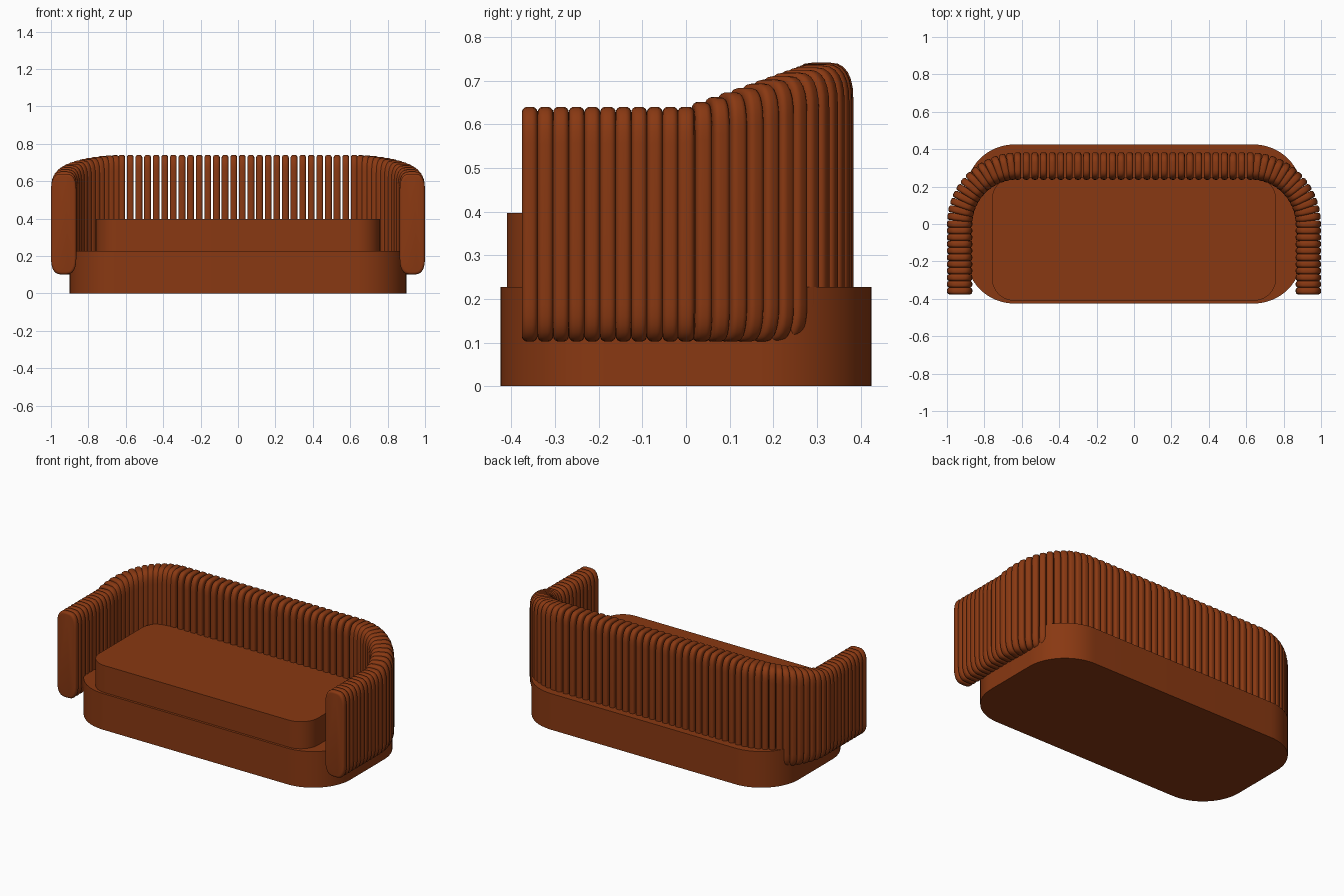
import bpy, bmesh
from math import sin, cos, pi, radians
from mathutils import Matrix, Vector

if "Cube" in bpy.data.objects:
    bpy.data.objects.remove(bpy.data.objects["Cube"])

fabric = bpy.data.materials.new("rust_brown_fabric")
fabric.use_nodes = True
colour = (0.25, 0.04, 0.006, 1)
fabric.diffuse_color = colour
fabric.node_tree.nodes["Principled BSDF"].inputs["Base Color"].default_value = colour


def rounded_rect(hx, hy, rx, ry, steps, power=2):
    """Outline of a rectangle whose corners are (super)elliptical arcs."""
    points = []
    for quarter in range(4):
        sx = (1, -1, -1, 1)[quarter]
        sy = (1, 1, -1, -1)[quarter]
        for i in range(steps + 1):
            t = i / steps * pi / 2
            if quarter % 2:
                t = pi / 2 - t
            points.append((sx * (hx - rx + rx * max(cos(t), 0) ** (2 / power)),
                           sy * (hy - ry + ry * max(sin(t), 0) ** (2 / power))))
    return points


def loft(bm, rings):
    """Skin a stack of equal rings and cap both ends."""
    rows = [[bm.verts.new(p) for p in ring] for ring in rings]
    n = len(rows[0])
    for a, b in zip(rows, rows[1:]):
        for i in range(n):
            j = (i + 1) % n
            bm.faces.new((a[i], a[j], b[j], b[i]))
    bm.faces.new(rows[0][::-1])
    bm.faces.new(rows[-1])


def finish(bm, name, angle=35):
    bmesh.ops.recalc_face_normals(bm, faces=bm.faces)
    mesh = bpy.data.meshes.new(name)
    bm.to_mesh(mesh)
    bm.free()
    obj = bpy.data.objects.new(name, mesh)
    mesh.materials.append(fabric)
    bpy.context.collection.objects.link(obj)
    bpy.ops.object.select_all(action='DESELECT')
    obj.select_set(True)
    bpy.context.view_layer.objects.active = obj
    bpy.ops.object.shade_smooth_by_angle(angle=radians(angle))
    return obj


def slab(name, hx, y0, y1, z0, z1, radius):
    bm = bmesh.new()
    outline = rounded_rect(hx, (y1 - y0) / 2, radius, radius, 16)
    loft(bm, [[(x, y + (y0 + y1) / 2, z) for x, y in outline] for z in (z0, z1)])
    return finish(bm, name)


# Plinth and seat cushion
slab("base", 0.9, -0.425, 0.425, 0, 0.227, 0.26)
slab("seat_cushion", 0.76, -0.41, 0.25, 0.22, 0.397, 0.12)

BOTTOM = 0.102


def channel(bm, x, y, angle, top, depth, width):
    """One upholstered upright roll; angle 0 faces outward along +x."""
    height = top - BOTTOM
    place = Matrix.Translation((x, y, BOTTOM + height / 2)) @ Matrix.Rotation(angle, 4, 'Z')
    edge = 0.013
    rings = []
    for side in (-1, 1):
        for i in range(5):
            t = (i if side < 0 else 4 - i) / 4 * pi / 2
            inset = edge * (1 - sin(t))
            w = side * (width / 2 - edge + edge * cos(t))
            outline = rounded_rect(depth / 2 - inset, height / 2 - inset,
                                   0.052 - inset / 2, 0.085 - inset / 2, 6, 2.4)
            rings.append([place @ Vector((r, w, z)) for r, z in outline])
    loft(bm, rings)


# Straight arm rolls
ARM_X, CORNER_X, RADIUS = 0.932, 0.622, 0.31
for side, name in ((1, "left"), (-1, "right")):
    bm = bmesh.new()
    for i in range(10):
        channel(bm, side * ARM_X, -0.358 + 0.0358 * i, 0, 0.64, 0.135, 0.036)
    finish(bm, name + "_arm_channels", 50)

    # Corner rolls fan round and climb to the back height
    bm = bmesh.new()
    steps = 14
    for i in range(steps):
        a = i / steps * pi / 2
        channel(bm, side * (CORNER_X + RADIUS * cos(a)), RADIUS * sin(a), side * a,
                0.64 + 0.1 * sin(a), 0.135 + 0.01 * sin(a), 0.038)
    finish(bm, name + "_corner_channels", 50)

# Back rolls, spaced slightly apart
bm = bmesh.new()
count = 28
for i in range(count):
    x = CORNER_X * (2 * i / (count - 1) - 1)
    channel(bm, x, RADIUS, pi / 2, 0.741, 0.147, 0.036)
finish(bm, "back_channels", 50)
